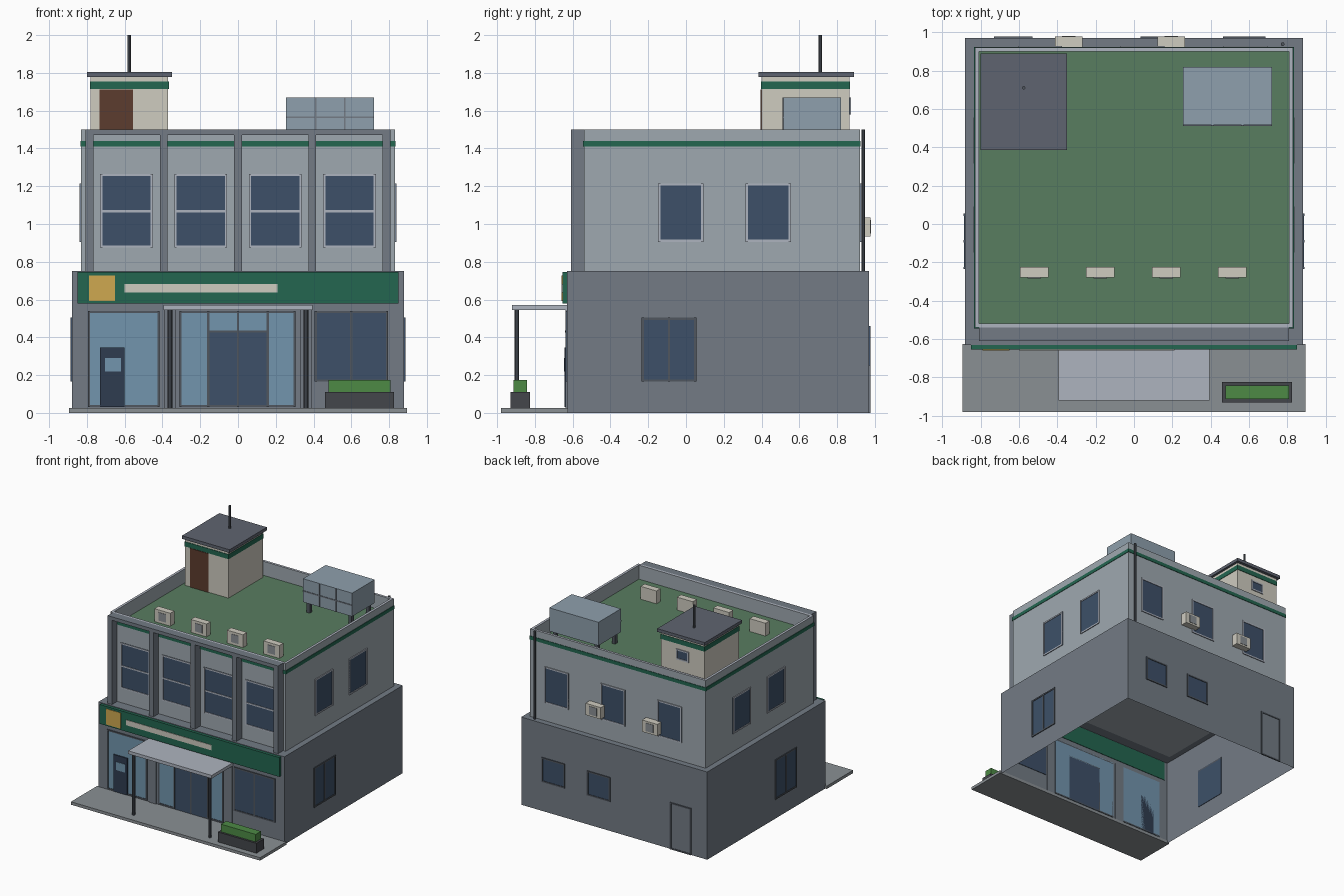
import bpy, bmesh
from mathutils import Matrix, Vector

if "Cube" in bpy.data.objects:
    bpy.data.objects.remove(bpy.data.objects["Cube"])


def mat(name, hexcol):
    m = bpy.data.materials.new(name)
    c = [int(hexcol[i:i + 2], 16) / 255 for i in (0, 2, 4)]
    m.diffuse_color = [v / 12.92 if v < 0.04 else ((v + 0.055) / 1.055) ** 2.4 for v in c] + [1]
    m.use_nodes = True
    m.node_tree.nodes["Principled BSDF"].inputs["Base Color"].default_value = m.diffuse_color
    return m


LOWER = mat("lower_wall", "737b85")
UPPER = mat("upper_wall", "9fa9b0")
GREEN = mat("green_trim", "236650")
FRAME = mat("dark_frame", "50565e")
PALE = mat("pale_trim", "aeb4bf")
NAVY = mat("dark_glass", "3d5068")
GLASS = mat("shop_glass", "7295ad")
ROOF = mat("roof_green", "587d60")
CREAM = mat("cream", "cfccc0")
BROWN = mat("brown_door", "5c3c2e")
TANK = mat("tank_blue", "8fa0ad")
SLAB = mat("pavement", "8a9094")
YELLOW = mat("yellow", "cfa850")
HEDGE = mat("hedge", "4d8a45")
DARK = mat("charcoal", "44464b")
CAP = mat("cap_grey", "5f6470")
INK = mat("machine_navy", "2f3c50")


def finish(name, bm, *mats):
    me = bpy.data.meshes.new(name)
    bm.to_mesh(me)
    bm.free()
    for m in mats:
        me.materials.append(m)
    ob = bpy.data.objects.new(name, me)
    bpy.context.collection.objects.link(ob)
    return ob


def box_bm(x0, x1, y0, y1, z0, z1):
    bm = bmesh.new()
    bmesh.ops.create_cube(bm, size=1, matrix=Matrix.Translation(
        ((x0 + x1) / 2, (y0 + y1) / 2, (z0 + z1) / 2)) @ Matrix.Diagonal((x1 - x0, y1 - y0, z1 - z0, 1)))
    return bm


def box(name, x0, x1, y0, y1, z0, z1, m):
    return finish(name, box_bm(x0, x1, y0, y1, z0, z1), m)


def pole(name, x, y, z0, z1, r, m):
    bm = bmesh.new()
    bmesh.ops.create_cone(bm, cap_ends=True, segments=8, radius1=r, radius2=r, depth=z1 - z0,
                          matrix=Matrix.Translation((x, y, (z0 + z1) / 2)))
    return finish(name, bm, m)


def on_wall(name, side, wall, a0, a1, z0, z1, out, m):
    """Thin panel on a wall; a runs along x (front/back) or y (left/right)."""
    s = 1 if side in "BR" else -1
    d0, d1 = sorted((wall - s * 0.004, wall + s * out))
    if side in "FB":
        return box(name, a0, a1, d0, d1, z0, z1, m)
    return box(name, d0, d1, a0, a1, z0, z1, m)


def window(name, side, wall, a0, a1, z0, z1, glass, frame, bars=(), rails=(), t=0.012):
    on_wall(name + "_glass", side, wall, a0, a1, z0, z1, 0.003, glass)
    for i, a in enumerate([a0 + t / 2, a1 - t / 2, *bars]):
        on_wall(f"{name}_bar_{i}", side, wall, a - t / 2, a + t / 2, z0, z1, 0.008, frame)
    for i, z in enumerate([z0 + t / 2, z1 - t / 2, *rails]):
        on_wall(f"{name}_rail_{i}", side, wall, a0, a1, z - t / 2, z + t / 2, 0.007, frame)


# Ground storey: shell open underneath
bm = box_bm(-0.88, 0.88, -0.63, 0.97, 0, 0.75)
bmesh.ops.delete(bm, geom=[f for f in bm.faces if f.normal.z < -0.5], context='FACES_ONLY')
finish("ground_storey", bm, LOWER)
box("pavement", -0.895, 0.895, -0.98, -0.625, 0, 0.025, SLAB)

# Upper storey with parapet and sunken roof
bm = box_bm(-0.83, 0.83, -0.54, 0.92, 0.75, 1.5)
top = [f for f in bm.faces if f.normal.z > 0.5]
ring = bmesh.ops.inset_region(bm, faces=top, thickness=0.03)["faces"]
for f in ring:
    f.material_index = 1
deck = bmesh.ops.extrude_discrete_faces(bm, faces=top)["faces"][0]
rim = [f for f in bm.faces if f.normal.z > 0.5]
bmesh.ops.translate(bm, verts=deck.verts, vec=Vector((0, 0, -0.12)))
deck.material_index = 2
# walls joining the parapet rim to the sunken deck
low = list(deck.verts)
high = [bm.verts.new(v.co + Vector((0, 0, 0.12))) for v in low]
for i in range(4):
    j = (i + 1) % 4
    bm.faces.new((low[j], low[i], high[i], high[j]))
bmesh.ops.remove_doubles(bm, verts=bm.verts, dist=0.0001)
bm.normal_update()
finish("upper_storey", bm, UPPER, PALE, ROOF)

# Green trim band around the upper storey
for side, wall, a0, a1 in (("F", -0.54, -0.834, 0.834), ("B", 0.92, -0.834, 0.834),
                           ("L", -0.83, -0.54, 0.92), ("R", 0.83, -0.54, 0.92)):
    on_wall("trim_band_" + side, side, wall, a0, a1, 1.41, 1.44, 0.004, GREEN)

# Front piers and head beam
for i in range(5):
    x = -0.786 + i * 0.393
    box(f"front_pier_{i}", x - 0.021, x + 0.021, -0.61, -0.54, 0.75, 1.47, LOWER)
box("front_beam", -0.807, 0.807, -0.61, -0.54, 1.47, 1.5, LOWER)

# Upper windows
for i, x in enumerate((-0.59, -0.197, 0.197, 0.59)):
    window(f"front_window_{i}", "F", -0.54, x - 0.14, x + 0.14, 0.875, 1.265, NAVY, PALE, rails=(1.068,))
for i, x in enumerate((0.58, 0.045, -0.49)):
    window(f"back_window_{i}", "B", 0.92, x - 0.115, x + 0.115, 0.905, 1.215, NAVY, PALE)
for side, s in (("L", -1), ("R", 1)):
    for i, y in enumerate((-0.028, 0.435)):
        window(f"side_window_{side}{i}", side, s * 0.83, y - 0.12, y + 0.12, 0.905, 1.215, NAVY, PALE)
    # Ground storey side window
    window("low_side_window_" + side, side, s * 0.88, -0.235, 0.055, 0.165, 0.505, NAVY, FRAME, bars=(-0.09,))

# Ground storey back
for i, x in enumerate((0.575, 0.145)):
    window(f"low_back_window_{i}", "B", 0.97, x - 0.11, x + 0.11, 0.25, 0.46, NAVY, FRAME)
window("back_door", "B", 0.97, -0.73, -0.53, 0, 0.4, LOWER, FRAME)

# Shop front
window("left_shopfront", "F", -0.63, -0.795, -0.415, 0.03, 0.54, GLASS, FRAME)
on_wall("cash_machine", "F", -0.63, -0.73, -0.6, 0.03, 0.345, 0.012, INK)
on_wall("cash_machine_screen", "F", -0.63, -0.705, -0.62, 0.22, 0.29, 0.015, GLASS)
window("entrance", "F", -0.63, -0.31, 0.305, 0.03, 0.54, GLASS, FRAME, bars=(-0.158, 0, 0.158))
on_wall("entrance_doors", "F", -0.63, -0.158, 0.158, 0.03, 0.43, 0.007, NAVY)
on_wall("entrance_transom", "F", -0.63, -0.164, 0.164, 0.425, 0.437, 0.01, FRAME)
window("right_shopfront", "F", -0.63, 0.405, 0.795, 0.165, 0.54, NAVY, FRAME, bars=(0.6,))
for s in (-1, 1):
    on_wall("shopfront_pilaster", "F", -0.63, s * 0.36 - 0.03, s * 0.36 + 0.03, 0.025, 0.545, 0.008, LOWER)

# Sign board with blank panels
on_wall("sign_board", "F", -0.63, -0.85, 0.85, 0.58, 0.745, 0.025, GREEN)
on_wall("sign_square", "F", -0.655, -0.79, -0.65, 0.592, 0.727, 0.004, YELLOW)
on_wall("sign_strip", "F", -0.655, -0.6, 0.21, 0.637, 0.682, 0.004, CREAM)

# Entrance canopy and columns
box("canopy", -0.395, 0.395, -0.92, -0.63, 0.545, 0.572, PALE)
for s in (-1, 1):
    pole("canopy_column", s * 0.36, -0.895, 0.025, 0.545, 0.012, FRAME)

# Planter: open trough with hedge
for n, b in (("front", (0.46, 0.825, -0.93, -0.91)), ("back", (0.46, 0.825, -0.845, -0.825)),
             ("left", (0.46, 0.48, -0.91, -0.845)), ("right", (0.805, 0.825, -0.91, -0.845))):
    box("planter_" + n, *b, 0.025, 0.11, DARK)
box("hedge", 0.478, 0.807, -0.913, -0.842, 0.03, 0.175, HEDGE)

# Stair tower
box("stair_tower", -0.78, -0.37, 0.4, 0.865, 1.38, 1.778, CREAM)
box("tower_band", -0.784, -0.366, 0.396, 0.869, 1.715, 1.755, GREEN)
box("tower_cap", -0.8, -0.35, 0.385, 0.89, 1.778, 1.805, CAP)
on_wall("tower_door", "F", 0.4, -0.733, -0.557, 1.38, 1.712, 0.005, BROWN)
window("tower_window", "B", 0.865, -0.635, -0.515, 1.58, 1.67, NAVY, PALE)
pole("antenna", -0.575, 0.71, 1.8, 2.0, 0.009, FRAME)

# Water tank on legs with panel seams
box("water_tank", 0.255, 0.72, 0.515, 0.82, 1.47, 1.67, TANK)
for x in (0.29, 0.685):
    for y in (0.55, 0.785):
        box("tank_leg", x - 0.015, x + 0.015, y - 0.015, y + 0.015, 1.38, 1.47, FRAME)
for x in (0.41, 0.565):
    on_wall("tank_seam", "F", 0.515, x - 0.005, x + 0.005, 1.47, 1.67, 0.004, LOWER)
on_wall("tank_seam_across", "F", 0.515, 0.255, 0.72, 1.56, 1.57, 0.004, LOWER)

# Roof and wall air conditioners, each with a grille
for i in range(4):
    x = -0.52 + i * 0.344
    box(f"roof_unit_{i}", x - 0.075, x + 0.075, -0.28, -0.225, 1.38, 1.49, CREAM)
    on_wall(f"roof_unit_grille_{i}", "F", -0.28, x - 0.035, x + 0.035, 1.4, 1.47, 0.003, SLAB)
for i, x in enumerate((-0.34, 0.195)):
    box(f"wall_unit_{i}", x - 0.072, x + 0.072, 0.92, 0.977, 0.935, 1.035, CREAM)
    on_wall(f"wall_unit_grille_{i}", "B", 0.977, x - 0.035, x + 0.035, 0.95, 1.02, 0.003, SLAB)

# Drainpipe
pole("drainpipe", 0.775, 0.938, 0.75, 1.5, 0.01, FRAME)
